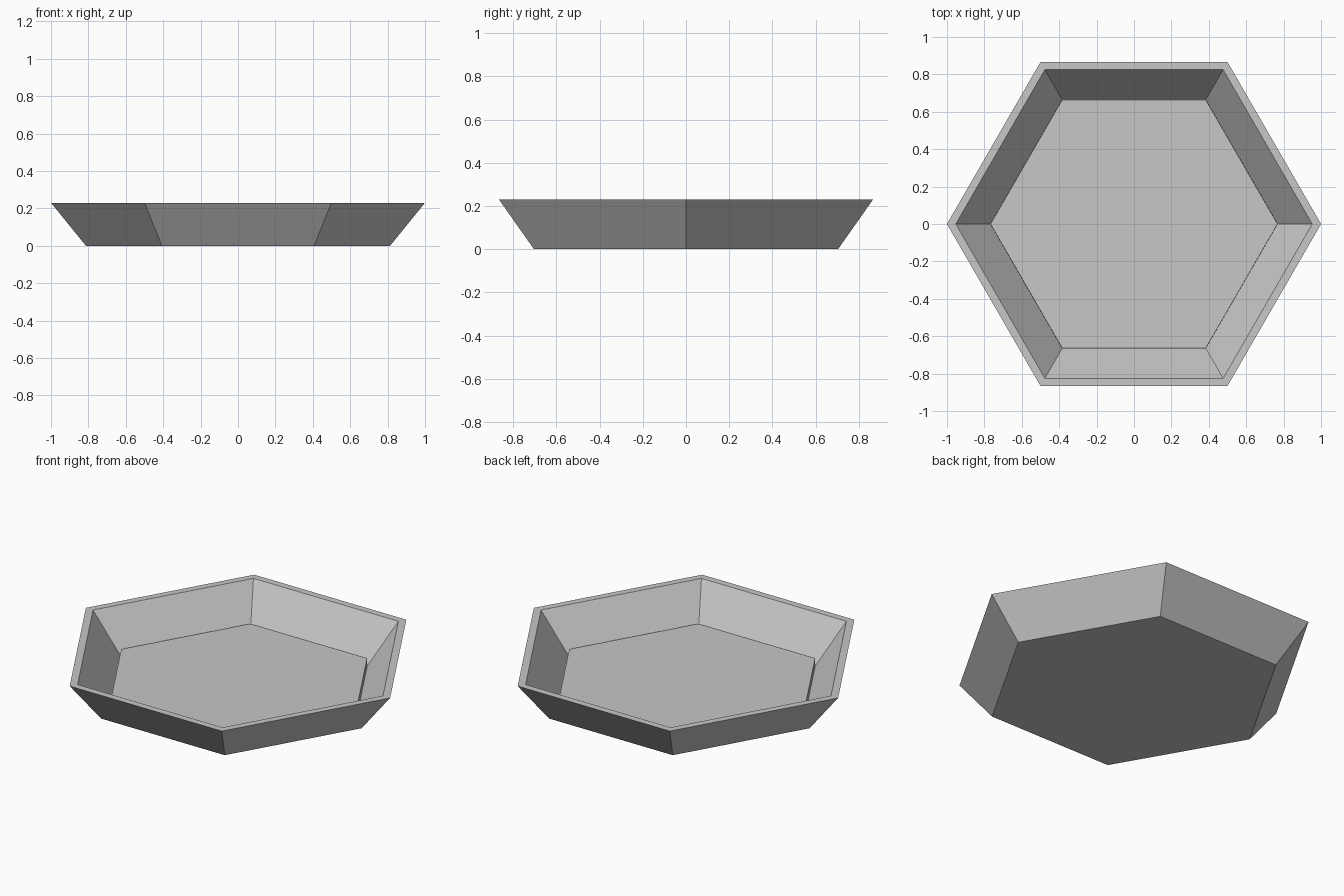
import bpy
import bmesh
from math import cos, sin, tau

cube = bpy.data.objects.get("Cube")
if cube:
    bpy.data.objects.remove(cube, do_unlink=True)

SIDES = 6

grey = bpy.data.materials.new("light_grey")
grey.use_nodes = True
colour = (0.57, 0.57, 0.57, 1)
grey.diffuse_color = colour
grey.node_tree.nodes["Principled BSDF"].inputs["Base Color"].default_value = colour


def hex_solid(name, profile, cap_start=False, cap_end=False):
    """Sweep a (radius, height) profile round a hexagon, bridging the rings."""
    bm = bmesh.new()
    rings = [[bm.verts.new((r * cos(tau * i / SIDES), r * sin(tau * i / SIDES), z))
              for i in range(SIDES)] for r, z in profile]
    for low, high in zip(rings, rings[1:]):
        for i in range(SIDES):
            j = (i + 1) % SIDES
            bm.faces.new((low[i], low[j], high[j], high[i]))
    if cap_start:
        bm.faces.new(rings[0][::-1])
    if cap_end:
        bm.faces.new(rings[-1])
    mesh = bpy.data.meshes.new(name)
    bm.to_mesh(mesh)
    bm.free()
    mesh.materials.append(grey)
    obj = bpy.data.objects.new(name, mesh)
    bpy.context.collection.objects.link(obj)
    return obj


# Tray: base, flared outer wall, flat rim, sloped inner wall,
# then the upright edge and top of the raised floor
hex_solid("hexagonal_tray",
          [(0.813, 0), (1, 0.23), (0.953, 0.23),
           (0.768, 0.002), (0.767, 0.047)],
          cap_start=True, cap_end=True)
